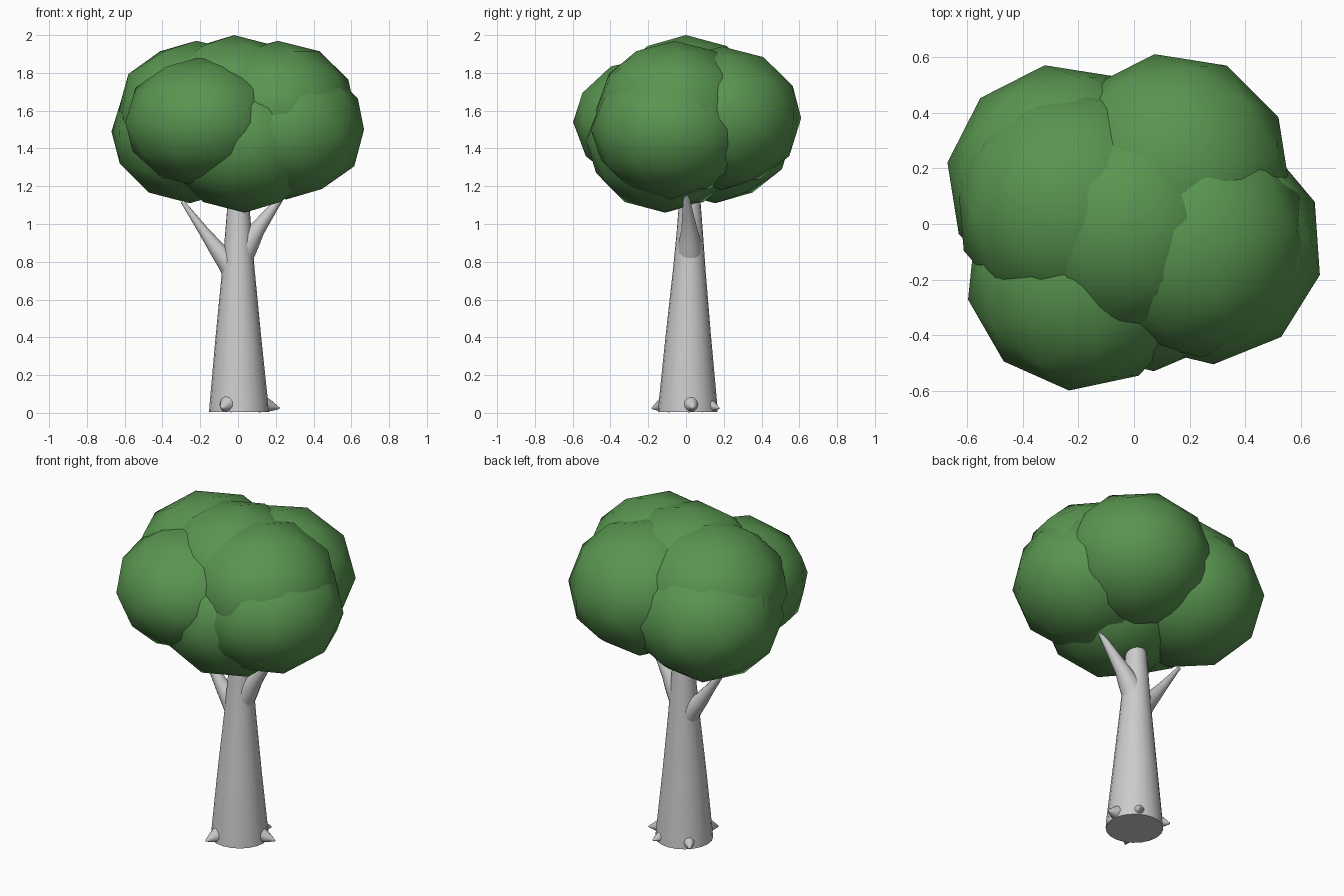
import bpy, bmesh, math
from mathutils import Vector

if "Cube" in bpy.data.objects:
    bpy.data.objects.remove(bpy.data.objects["Cube"])


def tube(name, points, radii, sides=16, level=False):
    """Loft rings along a path; level keeps every ring horizontal."""
    pts = [Vector(p) for p in points]
    bm = bmesh.new()
    rings = []
    for i, (p, r) in enumerate(zip(pts, radii)):
        d = pts[min(i + 1, len(pts) - 1)] - pts[max(i - 1, 0)]
        q = Vector((0, 0, 1)).rotation_difference(Vector((0, 0, 1)) if level else d)
        ring = []
        for k in range(sides):
            a = 2 * math.pi * k / sides
            ring.append(bm.verts.new(p + q @ Vector((r * math.cos(a), r * math.sin(a), 0))))
        rings.append(ring)
    for a, b in zip(rings, rings[1:]):
        for k in range(sides):
            n = (k + 1) % sides
            bm.faces.new((a[k], a[n], b[n], b[k]))
    bm.faces.new(rings[0][::-1])
    bm.faces.new(rings[-1])
    me = bpy.data.meshes.new(name)
    bm.to_mesh(me)
    bm.free()
    ob = bpy.data.objects.new(name, me)
    bpy.context.collection.objects.link(ob)
    finish(ob)
    return ob


def finish(ob, angle=60):
    bpy.ops.object.select_all(action='DESELECT')
    bpy.context.view_layer.objects.active = ob
    ob.select_set(True)
    bpy.ops.object.shade_smooth_by_angle(angle=math.radians(angle))


# Tapered trunk, leaning very slightly backwards
tube("trunk",
     [(0.005, 0.01, 0.005), (0.005, 0.01, 0.05), (0.002, 0.012, 0.4), (0.002, 0.017, 0.75),
      (0.002, 0.02, 0.95), (0.002, 0.02, 1.18)],
     [0.158, 0.155, 0.121, 0.087, 0.07, 0.052], 20, True)

# Two branches with flared bases
tube("branch_right",
     [(0.0, 0.02, 0.80), (0.06, 0.02, 0.91), (0.10, 0.018, 0.97), (0.16, 0.01, 1.05), (0.25, 0.0, 1.17)],
     [0.07, 0.058, 0.043, 0.03, 0.012], 12)
tube("branch_left",
     [(0.0, 0.02, 0.72), (-0.06, 0.02, 0.81), (-0.11, 0.02, 0.865), (-0.18, 0.025, 0.96), (-0.295, 0.03, 1.12)],
     [0.07, 0.058, 0.043, 0.028, 0.01], 12)

# Small root spurs around the base
for i, (x, y) in enumerate([(0.22, 0.04), (-0.09, -0.18), (-0.13, 0.15), (0.10, 0.175)]):
    tube(f"root_{i + 1}",
         [(x * 0.55, y * 0.55, 0.05), (x * 0.78, y * 0.78, 0.036), (x, y, 0.024)],
         [0.05, 0.03, 0.004], 10)

# Canopy of overlapping low-poly clumps: centre, radius, height radius, turn
green = bpy.data.materials.new("leaf_green")
green.diffuse_color = (0.10, 0.30, 0.08, 1)
green.use_nodes = True
green.node_tree.nodes["Principled BSDF"].inputs["Base Color"].default_value = green.diffuse_color
clumps = {
    "front_left": ((-0.19, -0.185, 1.54), 0.415, 0.345, -6),
    "right_low": ((0.255, -0.08, 1.50), 0.425, 0.37, 4),
    "right_high": ((0.21, -0.06, 1.60), 0.42, 0.37, 5),
    "top": ((-0.02, 0.0, 1.615), 0.42, 0.385, 5),
    "back_right": ((0.14, 0.19, 1.56), 0.425, 0.38, 9),
    "left_low": ((-0.255, 0.155, 1.49), 0.42, 0.38, 9),
    "left_high": ((-0.22, 0.07, 1.60), 0.425, 0.37, 5),
    "bottom": ((0.035, -0.11, 1.44), 0.42, 0.38, 5),
}
for name, (loc, r, rz, turn) in clumps.items():
    bpy.ops.mesh.primitive_ico_sphere_add(subdivisions=2, radius=1, location=loc,
                                          rotation=(0, 0, math.radians(turn)))
    ob = bpy.context.object
    ob.name = "leaves_" + name
    ob.scale = (r, r, rz)
    ob.data.materials.append(green)
    finish(ob, 80)
